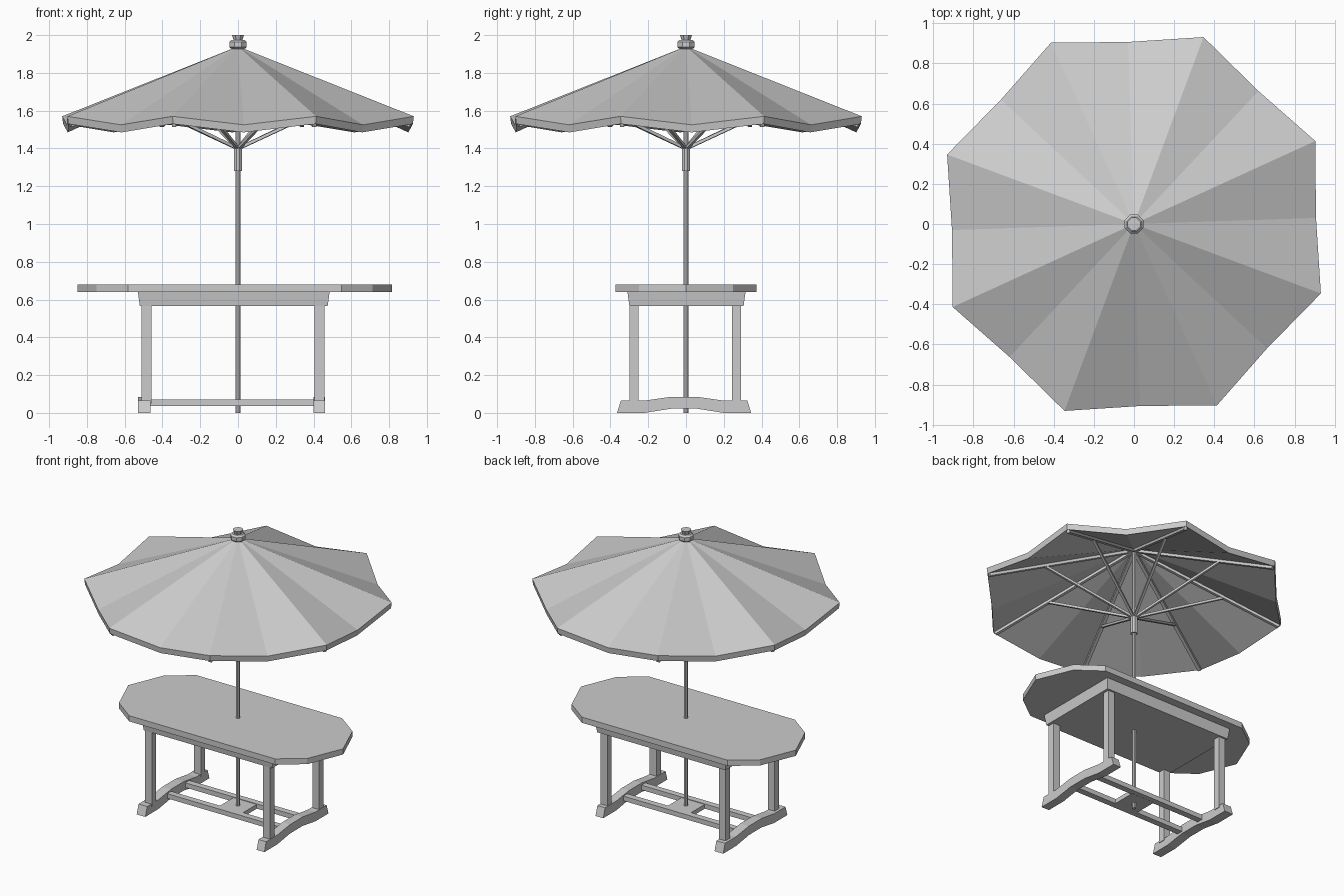
import bpy, bmesh, math
from mathutils import Vector

if "Cube" in bpy.data.objects:
    bpy.data.objects.remove(bpy.data.objects["Cube"])


def make(name, verts, faces):
    """Mesh object with consistent outward normals."""
    me = bpy.data.meshes.new(name)
    me.from_pydata([tuple(v) for v in verts], [], faces)
    bm = bmesh.new()
    bm.from_mesh(me)
    bmesh.ops.recalc_face_normals(bm, faces=bm.faces)
    bm.to_mesh(me)
    bm.free()
    ob = bpy.data.objects.new(name, me)
    bpy.context.collection.objects.link(ob)
    return ob


def loft(name, rings):
    """Skin equal-length rings of points into a closed solid."""
    n = len(rings[0])
    verts = [p for r in rings for p in r]
    faces = [(k * n + i, k * n + (i + 1) % n, (k + 1) * n + (i + 1) % n, (k + 1) * n + i)
             for k in range(len(rings) - 1) for i in range(n)]
    faces += [tuple(reversed(range(n))), tuple(range(len(verts) - n, len(verts)))]
    return make(name, verts, faces)


def box(name, x0, x1, y0, y1, z0, z1, taper=0.0):
    """Box; taper pulls in the bottom edges."""
    def ring(z, t):
        return [(x0 + t, y0 + t, z), (x1 - t, y0 + t, z), (x1 - t, y1 - t, z), (x0 + t, y1 - t, z)]
    return loft(name, [ring(z0, taper), ring(z1, 0)])


def lathe(name, profile, sides=8):
    return loft(name, [[(r * math.cos((i + .5) * math.tau / sides),
                         r * math.sin((i + .5) * math.tau / sides), z)
                        for i in range(sides)] for r, z in profile])


def beam(name, a, b, half):
    """Square bar between two points."""
    a, b = Vector(a), Vector(b)
    side = (b - a).cross(Vector((0, 0, 1))).normalized() * half
    up = side.cross(b - a).normalized() * half
    return loft(name, [[p - side - up, p + side - up, p + side + up, p - side + up] for p in (a, b)])


def polar(r, deg, z):
    return (r * math.cos(math.radians(deg)), r * math.sin(math.radians(deg)), z)


# Canopy: thick closed cone, 8 raised tips alternating with 8 dipped mid points
rim, hem = [], []
for k in range(8):
    tip, mid = 24.6 + 45 * k, 46.9 + 45 * k
    rim += [polar(.993, tip, 1.57), polar(.907, mid, 1.525)]
    hem += [polar(.988, tip, 1.53), polar(.902, mid, 1.485)]
faces = [(32, i, (i + 1) % 16) for i in range(16)]
faces += [(i, 16 + i, 16 + (i + 1) % 16, (i + 1) % 16) for i in range(16)]
faces += [(33, 16 + (i + 1) % 16, 16 + i) for i in range(16)]
make("canopy", rim + hem + [(0, 0, 1.94), (0, 0, 1.90)], faces)

# Ribs under each tip and struts from the sliding hub
for k in range(8):
    d = 24.6 + 45 * k
    beam("canopy_rib", polar(.01, d, 1.886), polar(.975, d, 1.524), .011)
    beam("canopy_strut", polar(.015, d, 1.405), polar(.6, d, 1.66), .008)

# Pole, hub and finial
lathe("pole", [(.014, 0), (.014, 1.94)])
lathe("hub_sleeve", [(.024, 1.28), (.024, 1.41)])
lathe("finial", [(.035, 1.925), (.05, 1.937), (.05, 1.963), (.038, 1.975),
                 (.026, 1.975), (.034, 2.0)])

# Table top with faceted ends
CX = -.018
half = [(.565, -.372), (.73, -.25), (.833, 0), (.73, .25), (.565, .372)]
outline = half + [(-x, -y) for x, y in half]
loft("table_top", [[(CX + x, y, z) for x, y in outline] for z in (.64, .68)])
box("apron", -.53, .485, -.31, .315, .567, .64, .01)

# Legs and arched feet
foot = [(-.365, 0), (-.22, 0), (-.08, .022), (.06, .022), (.2, 0), (.345, 0),
        (.325, .065), (.2, .065), (.06, .085), (-.08, .085), (-.22, .065), (-.345, .065)]
for lx, f0, f1 in ((-.485, -.53, -.463), (.431, .4, .46)):
    for ly in (-.275, .268):
        box("leg", lx - .026, lx + .026, ly - .024, ly + .024, .05, .57)
    loft("foot", [[(x, y, z) for y, z in foot] for x in (f0, f1)])

# Stretcher rails with centre plate holding the pole
for y in (-.1, .1):
    box("stretcher_rail", -.47, .41, y - .022, y + .022, .037, .07)
box("pole_plate", -.09, .09, -.09, .09, .036, .066)
